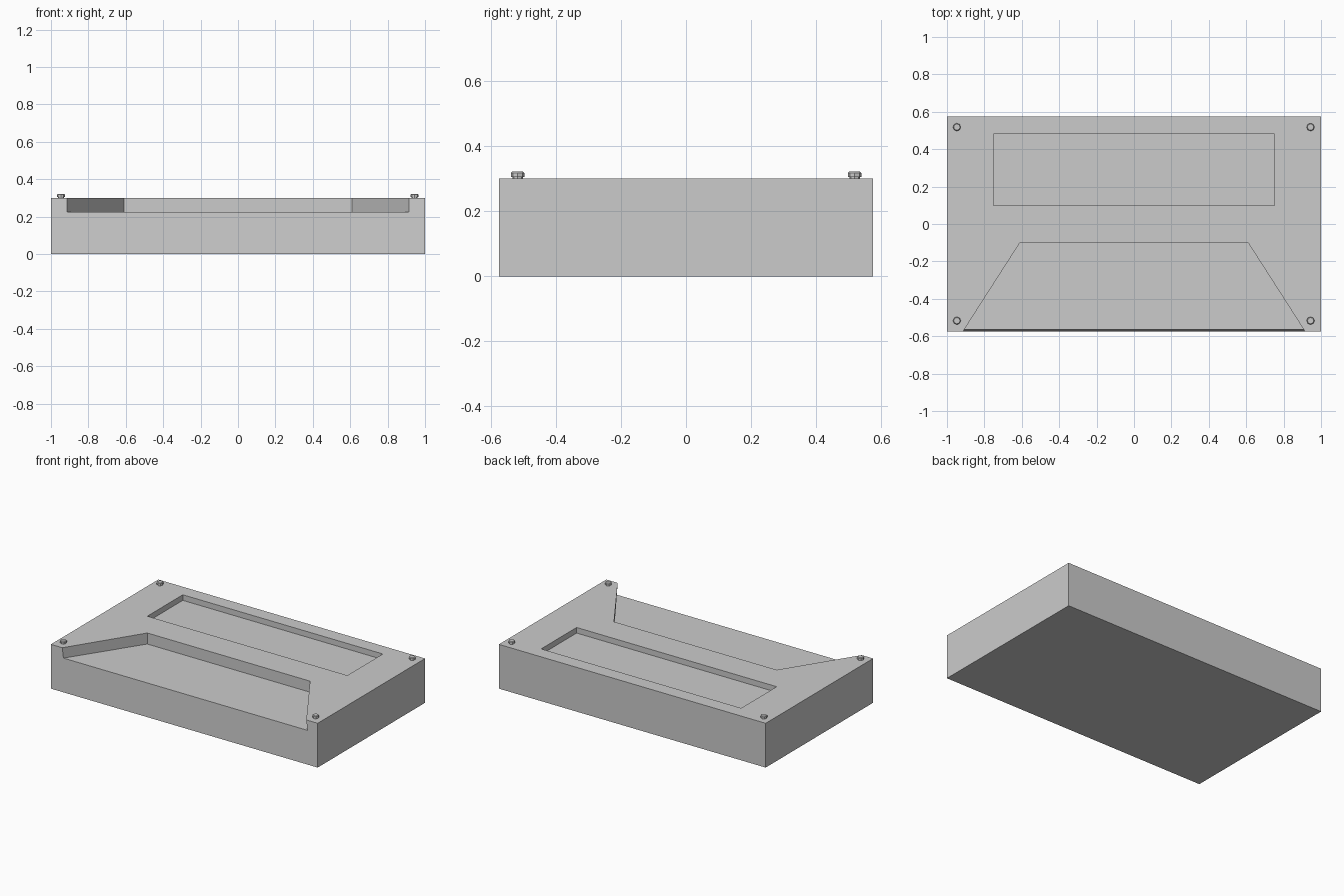
import bpy, bmesh
from math import pi

if "Cube" in bpy.data.objects:
    bpy.data.objects.remove(bpy.data.objects["Cube"])

Y, TOP = 0.575, 0.30


def prism(name, outline, z0, z1):
    """Closed prism from a counter-clockwise xy outline."""
    bm = bmesh.new()
    face = bm.faces.new([bm.verts.new((x, y, z0)) for x, y in outline])
    ext = bmesh.ops.extrude_face_region(bm, geom=[face])
    for v in ext["geom"]:
        if isinstance(v, bmesh.types.BMVert):
            v.co.z = z1
    bmesh.ops.recalc_face_normals(bm, faces=bm.faces)
    mesh = bpy.data.meshes.new(name)
    bm.to_mesh(mesh)
    bm.free()
    ob = bpy.data.objects.new(name, mesh)
    bpy.context.collection.objects.link(ob)
    return ob


def cut(target, cutter):
    mod = target.modifiers.new("cut", "BOOLEAN")
    mod.operation, mod.solver, mod.object = "DIFFERENCE", "EXACT", cutter
    bpy.context.view_layer.objects.active = target
    bpy.ops.object.modifier_apply(modifier=mod.name)
    bpy.data.objects.remove(cutter)


# Slab body
body = prism("slab_body", [(-1, -Y), (1, -Y), (1, Y), (-1, Y)], 0, TOP)

# Shallow rectangular pocket at the back
cut(body, prism("pocket_cutter",
                [(-.75, .10), (.75, .10), (.75, .48), (-.75, .48)], 0.262, 0.5))

# Tapered recess open to the front
slope = 0.295 / 0.46
xe = 0.61 + slope * 0.6
cut(body, prism("recess_cutter",
                [(-xe, -.70), (xe, -.70), (.61, -.10), (-.61, -.10)], 0.225, 0.5))

# Recess lip sits slightly back from the front face
for v in body.data.vertices:
    if v.co.y < -0.57 and abs(v.co.z - 0.225) < 0.002:
        v.co.y = -0.563


# Corner bolts: narrow neck below a chamfered octagonal head
def bolt(name, x, y):
    bm = bmesh.new()
    rings = []
    for r, z in [(.016, TOP - .01), (.016, .305), (.021, .305), (.021, .317), (.017, .321)]:
        c = bmesh.ops.create_circle(bm, segments=8, radius=r)["verts"]
        for v in c:
            v.co.x, v.co.y, v.co.z = v.co.x + x, v.co.y + y, z
        rings.append(c)
    for a, b in zip(rings, rings[1:]):
        for i in range(8):
            j = (i + 1) % 8
            bm.faces.new((a[i], a[j], b[j], b[i]))
    bm.faces.new(rings[0])
    bm.faces.new(rings[-1])
    bmesh.ops.recalc_face_normals(bm, faces=bm.faces)
    mesh = bpy.data.meshes.new(name)
    bm.to_mesh(mesh)
    bm.free()
    bpy.context.collection.objects.link(bpy.data.objects.new(name, mesh))


for side, x in (("left", -.947), ("right", .944)):
    for end, y in (("front", -.517), ("back", .518)):
        bolt(f"bolt_{end}_{side}", x, y)
